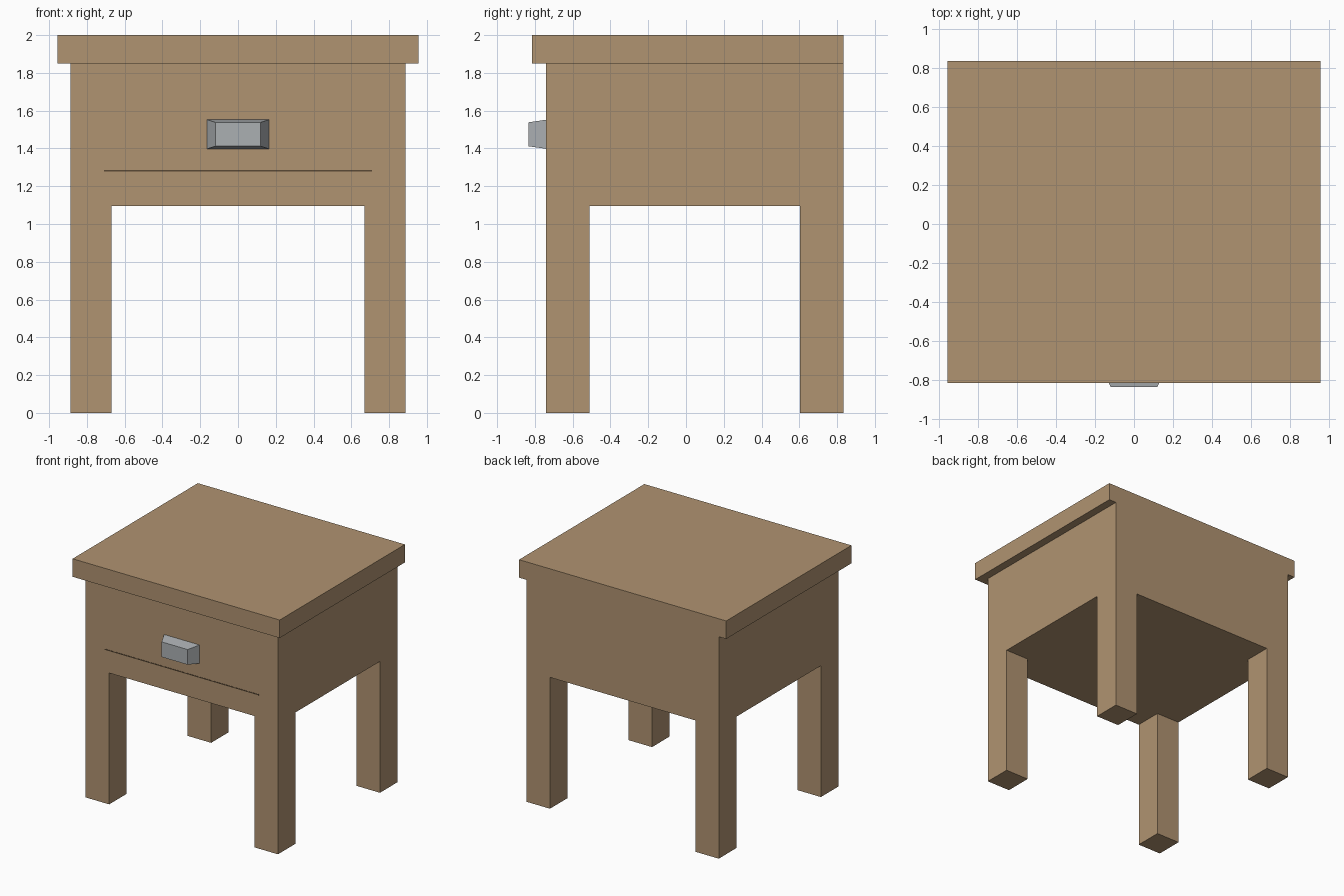
import bpy, bmesh

if "Cube" in bpy.data.objects:
    bpy.data.objects.remove(bpy.data.objects["Cube"])


def material(name, color):
    m = bpy.data.materials.new(name)
    m.diffuse_color = (*color, 1)
    m.use_nodes = True
    m.node_tree.nodes["Principled BSDF"].inputs["Base Color"].default_value = m.diffuse_color
    return m


wood = material("light_wood", (0.434, 0.292, 0.165))
dark = material("dark_gap", (0.10, 0.065, 0.035))
metal = material("grey_metal", (0.41, 0.435, 0.45))


def box_mesh(lo, hi):
    bm = bmesh.new()
    bmesh.ops.create_cube(bm, size=1)
    for v in bm.verts:
        v.co = [lo[i] if v.co[i] < 0 else hi[i] for i in range(3)]
    return bm


def finish(name, bm, mat):
    bmesh.ops.recalc_face_normals(bm, faces=bm.faces[:])
    me = bpy.data.meshes.new(name)
    bm.to_mesh(me)
    bm.free()
    me.materials.append(mat)
    bpy.context.collection.objects.link(bpy.data.objects.new(name, me))


# Table top, flush with the body at the back
finish("table_top", box_mesh((-0.955, -0.815, 1.85), (0.955, 0.835, 2.0)), wood)

# Body: a box whose four bottom corners are extruded down into legs
BOTTOM = 1.095
bm = box_mesh((-0.887, -0.74, BOTTOM), (0.887, 0.835, 1.85))
for axis, pos in ((0, -0.67), (0, 0.67), (1, -0.51), (1, 0.603)):
    co, no = [0, 0, 0], [0, 0, 0]
    co[axis], no[axis] = pos, 1
    bmesh.ops.bisect_plane(bm, geom=bm.verts[:] + bm.edges[:] + bm.faces[:],
                           plane_co=co, plane_no=no)
corners = []
for f in bm.faces:
    c = f.calc_center_median()
    if c.z < BOTTOM + 0.001 and abs(c.x) > 0.67 and not -0.51 < c.y < 0.603:
        corners.append(f)
for f in bmesh.ops.extrude_discrete_faces(bm, faces=corners)["faces"]:
    for v in f.verts:
        v.co.z = 0
bmesh.ops.dissolve_limit(bm, angle_limit=0.01, verts=bm.verts[:], edges=bm.edges[:])
finish("body_and_legs", bm, wood)

# Thin gap line under the drawer
finish("drawer_gap", box_mesh((-0.71, -0.742, 1.278), (0.71, -0.738, 1.286)), dark)

# Drawer handle, tapering toward the front
bm = box_mesh((-0.163, -0.835, 1.398), (0.163, -0.74, 1.552))
for v in bm.verts:
    if v.co.y < -0.8:
        v.co.x *= 0.12 / 0.163
        v.co.z = 1.475 + (v.co.z - 1.475) * 0.82
finish("drawer_handle", bm, metal)
